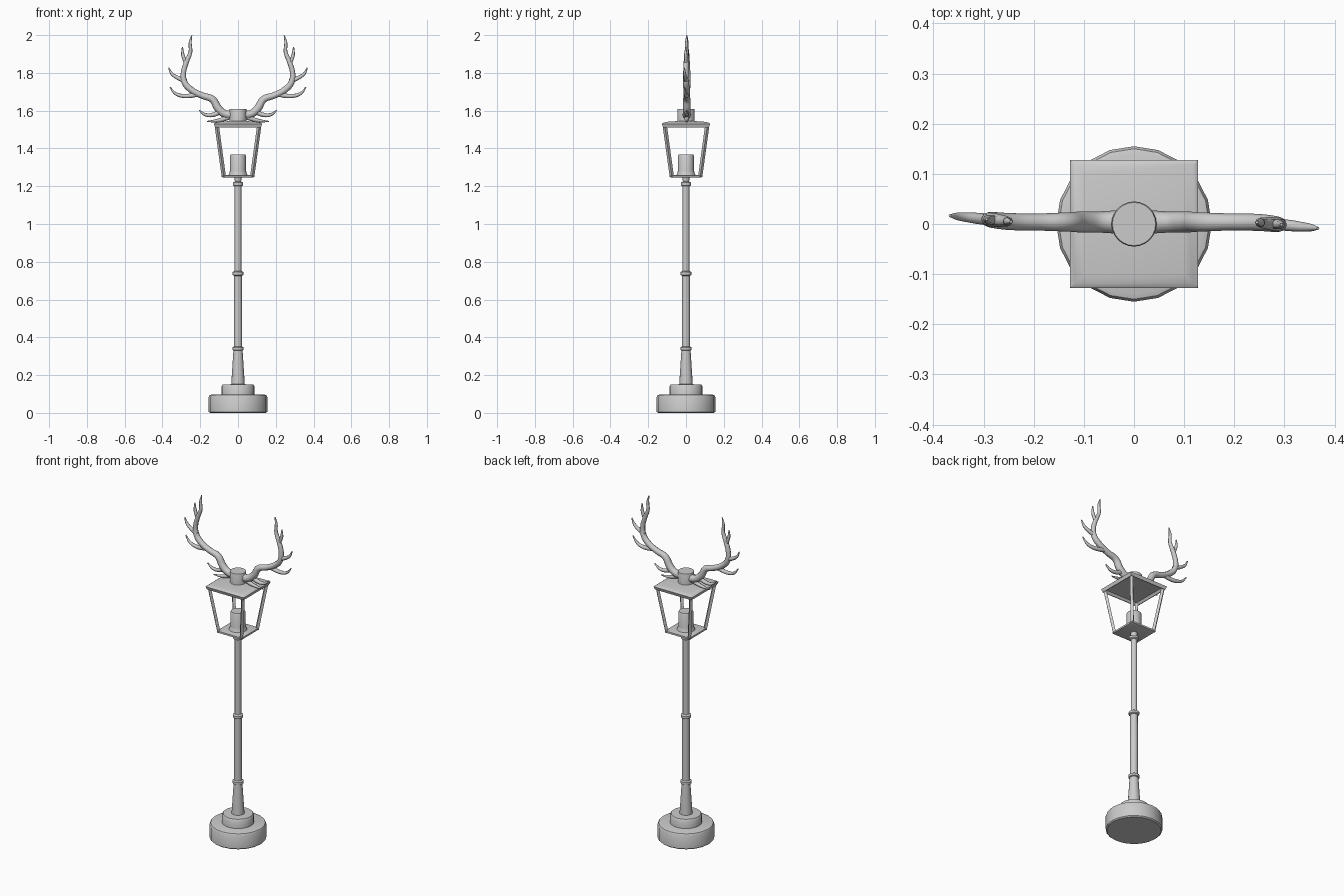
import bpy, bmesh, math
from mathutils import Vector

if "Cube" in bpy.data.objects:
    bpy.data.objects.remove(bpy.data.objects["Cube"])


def finish(ob, angle=35):
    bpy.ops.object.select_all(action='DESELECT')
    ob.select_set(True)
    bpy.context.view_layer.objects.active = ob
    bpy.ops.object.shade_smooth_by_angle(angle=math.radians(angle))
    return ob


def lathe(name, profile, sides=20, turn=0.0, scale=1.0):
    """Closed solid of revolution; 4 sides gives square parts."""
    bm = bmesh.new()
    rings = []
    for r, z in profile:
        rings.append([bm.verts.new((r * scale * math.cos(turn + 2 * math.pi * i / sides),
                                    r * scale * math.sin(turn + 2 * math.pi * i / sides), z))
                      for i in range(sides)])
    for a, b in zip(rings, rings[1:]):
        for i in range(sides):
            j = (i + 1) % sides
            bm.faces.new((a[i], a[j], b[j], b[i]))
    bm.faces.new(rings[0][::-1])
    bm.faces.new(rings[-1])
    bmesh.ops.recalc_face_normals(bm, faces=bm.faces)
    me = bpy.data.meshes.new(name)
    bm.to_mesh(me)
    bm.free()
    ob = bpy.data.objects.new(name, me)
    bpy.context.collection.objects.link(ob)
    return finish(ob)


def square(name, profile):
    return lathe(name, profile, 4, math.pi / 4, math.sqrt(2))


def bar(name, a, b, width):
    a, b = Vector(a), Vector(b)
    bpy.ops.mesh.primitive_cube_add(size=1, location=(a + b) / 2)
    ob = bpy.context.object
    ob.name = name
    ob.scale = (width, width, (b - a).length)
    ob.rotation_euler = (b - a).to_track_quat('Z', 'Y').to_euler()
    return ob


# Stepped round base
lathe("base_lower", [(.148, 0), (.155, .006), (.155, .085), (.15, .094), (.14, .097)])
lathe("base_upper", [(.088, .09), (.088, .14), (.082, .15), (.03, .152)])

# Tapered pole with three collars
lathe("pole_foot", [(.036, .145), (.034, .18), (.024, .335)], 16)
lathe("pole_middle", [(.022, .33), (.021, .735)], 12)
lathe("pole_upper", [(.018, .73), (.018, 1.21)], 12)
lathe("pole_neck", [(.018, 1.2), (.014, 1.222), (.018, 1.232), (.018, 1.25)], 16)
for i, (z, r) in enumerate([(.34, .030), (.738, .029), (1.212, .027)]):
    lathe(f"collar_{i}", [(r - .008, z - .012), (r, z - .007), (r, z + .007), (r - .008, z + .012)], 16)

# Open lantern: floor, corner posts, shallow hollow roof
square("lantern_floor", [(.076, 1.245), (.083, 1.248), (.083, 1.258), (.078, 1.26)])
for sx in (-1, 1):
    for sy in (-1, 1):
        bar("lantern_post", (sx * .075, sy * .075, 1.25), (sx * .113, sy * .113, 1.525), .016)
square("lantern_roof", [(.005, 1.534), (.108, 1.524), (.117, 1.511), (.121, 1.511),
                        (.128, 1.530), (.118, 1.537), (.10, 1.541), (.03, 1.546)])

# Lamp holder inside and cap on top
lathe("lamp_holder", [(.052, 1.255), (.046, 1.268), (.042, 1.285), (.042, 1.362), (.038, 1.369)])
lathe("roof_cap", [(.045, 1.535), (.045, 1.605), (.043, 1.61)], 24)

# Antler branches: (x, z, radius) along each path
BRANCHES = [
    [(.02, 1.578, .024), (.07, 1.583, .021), (.105, 1.612, .021), (.135, 1.66, .019), (.19, 1.68, .017),
     (.25, 1.712, .017), (.284, 1.752, .016), (.289, 1.80, .014), (.272, 1.86, .013),
     (.252, 1.91, .010), (.253, 1.96, .008), (.245, 1.998, .003)],
    [(.275, 1.755, .012), (.315, 1.772, .011), (.35, 1.795, .008), (.367, 1.828, .003)],
    [(.205, 1.69, .013), (.245, 1.680, .012), (.29, 1.678, .011), (.33, 1.69, .008), (.36, 1.724, .003)],
    [(.275, 1.85, .010), (.292, 1.895, .009), (.294, 1.938, .003)],
    [(.09, 1.598, .013), (.125, 1.580, .012), (.17, 1.578, .009), (.206, 1.602, .003)],
    [(.04, 1.572, .016), (.075, 1.556, .012), (.12, 1.546, .008), (.163, 1.543, .003)],
]


def antler(name, side):
    cu = bpy.data.curves.new(name, 'CURVE')
    cu.dimensions = '3D'
    cu.bevel_depth = 1.0
    cu.bevel_resolution = 2
    cu.resolution_u = 4
    cu.use_fill_caps = True
    for pts in BRANCHES:
        sp = cu.splines.new('BEZIER')
        sp.bezier_points.add(len(pts) - 1)
        for bp, (x, z, r) in zip(sp.bezier_points, pts):
            # tips lean slightly, opposite ways on the two sides
            y = .004 - side * .1 * max(0, x - .24)
            bp.co = (side * x, y, z)
            bp.radius = r
            bp.handle_left_type = bp.handle_right_type = 'AUTO'
    ob = bpy.data.objects.new(name, cu)
    bpy.context.collection.objects.link(ob)
    bpy.ops.object.select_all(action='DESELECT')
    ob.select_set(True)
    bpy.context.view_layer.objects.active = ob
    bpy.ops.object.convert(target='MESH')
    finish(bpy.context.object, 50)


antler("antler_right", 1)
antler("antler_left", -1)
